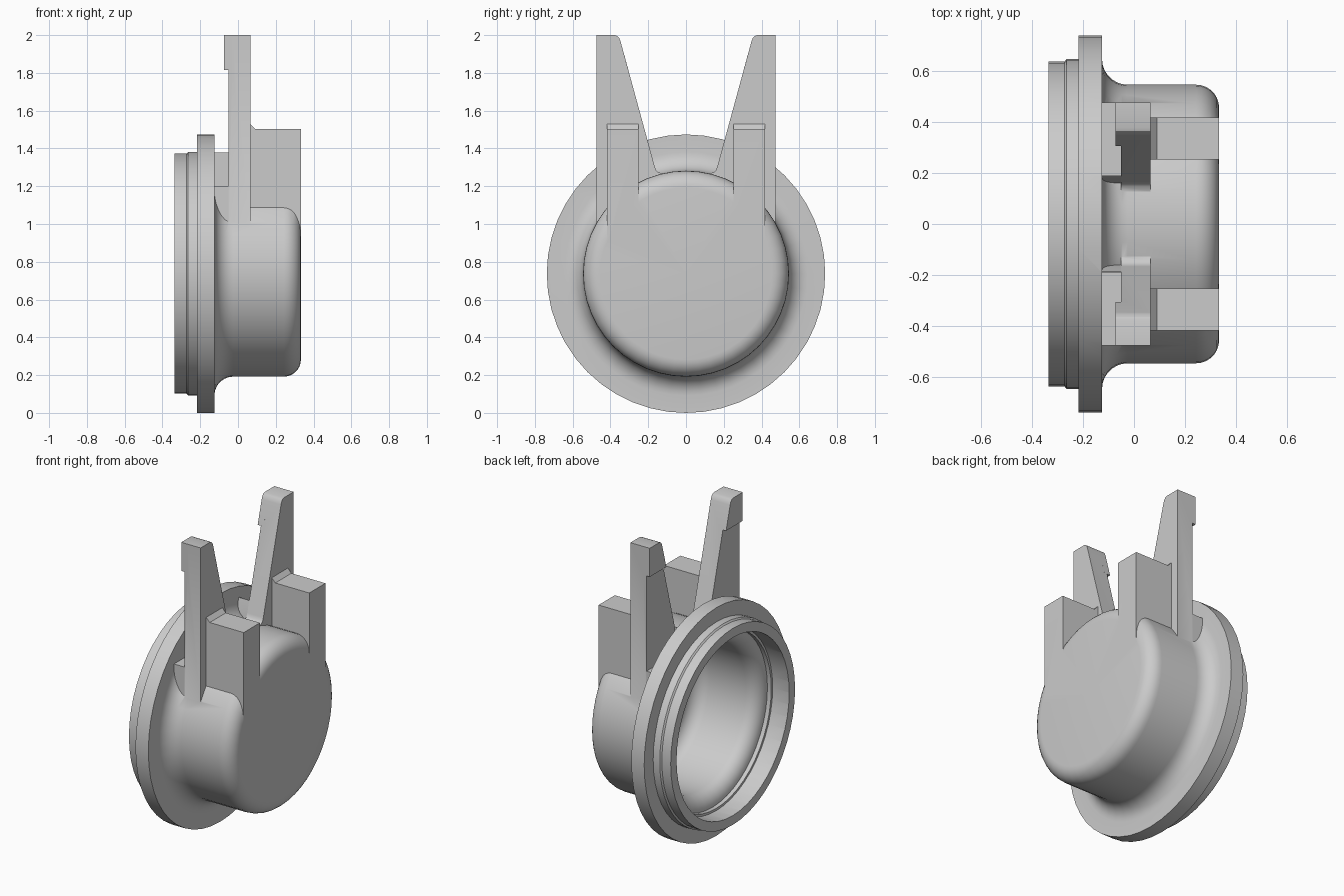
import bpy, bmesh
from math import pi, sin, cos, radians
from mathutils import Vector

if "Cube" in bpy.data.objects:
    bpy.data.objects.remove(bpy.data.objects["Cube"])

R = 0.737      # flange radius, also height of the axis
SIDES = 48


def finish(bm, name):
    bmesh.ops.remove_doubles(bm, verts=bm.verts, dist=1e-5)
    bmesh.ops.recalc_face_normals(bm, faces=bm.faces)
    me = bpy.data.meshes.new(name)
    bm.to_mesh(me)
    bm.free()
    ob = bpy.data.objects.new(name, me)
    bpy.context.collection.objects.link(ob)
    return ob


def arc(cx, cr, rad, a0, a1, n=7):
    angles = [radians(a0 + (a1 - a0) * i / n) for i in range(n + 1)]
    return [(cx + rad * cos(a), cr + rad * sin(a)) for a in angles]


def revolve(name, profile):
    """Turn an (x, radius) profile about the horizontal x axis."""
    bm = bmesh.new()
    vs = [bm.verts.new((x, 0, R + r)) for x, r in profile]
    es = [bm.edges.new(p) for p in zip(vs, vs[1:])]
    bmesh.ops.spin(bm, geom=vs + es, cent=(0, 0, R), axis=(1, 0, 0),
                   angle=2 * pi, steps=SIDES, use_merge=True)
    return finish(bm, name)


def prism(name, pts, a, b, side, plane="yz"):
    """Extrude a yz outline along x, or an xz outline along y, mirrored by side."""
    def place(p, d):
        x, y, z = (d, p[0], p[1]) if plane == "yz" else (p[0], d, p[1])
        return Vector((x, y * side, z))
    bm = bmesh.new()
    lo = [bm.verts.new(place(p, a)) for p in pts]
    hi = [bm.verts.new(place(p, b)) for p in pts]
    bm.faces.new(lo)
    bm.faces.new(hi[::-1])
    for i in range(len(pts)):
        j = (i + 1) % len(pts)
        bm.faces.new((lo[i], lo[j], hi[j], hi[i]))
    return finish(bm, name)


def combine(target, tool, operation):
    mod = target.modifiers.new(operation, "BOOLEAN")
    mod.operation = operation
    mod.solver = "EXACT"
    mod.object = tool
    bpy.context.view_layer.objects.active = target
    bpy.ops.object.modifier_apply(modifier=mod.name)
    bpy.data.objects.remove(tool)


# Flanged cup, solid at first
cup = revolve("flanged_cup", [
    (-0.335, 0), (-0.335, 0.635), (-0.272, 0.635), (-0.264, 0.645),
    (-0.217, 0.645), (-0.217, R), (-0.125, R)]
    + arc(-0.025, 0.645, 0.1, 180, 270)
    + arc(0.243, 0.455, 0.09, 90, 0) + [(0.333, 0)])

for s in (1, -1):
    # Pocket behind each prong
    combine(cup, prism("pocket", [(0.19, 1.2), (0.475, 1.2), (0.475, 1.6), (0.19, 1.6)],
                       -0.125, -0.05, s), "DIFFERENCE")
    # Tapered prong
    tip = [(0.475, 2.0), (0.378, 2.0), (0.363, 1.995), (0.353, 1.983), (0.346, 1.965)]
    combine(cup, prism("prong", [(0.475, 0.9)] + tip + [
        (0.166, 1.305), (0.159, 1.286), (0.147, 1.274), (0.128, 1.268), (0.12, 1.0)],
        -0.05, 0.065, s), "UNION")
    # Hook at the prong tip
    combine(cup, prism("hook", tip + [(0.305, 1.815), (0.475, 1.815)],
                       -0.073, -0.03, s), "UNION")
    # Foot joining prong and flange
    combine(cup, prism("foot", [(0.18, 1.0), (0.475, 0.95), (0.475, 1.2), (0.18, 1.2)],
                       -0.15, -0.05, s), "UNION")
    # Thin rib beside the pocket
    combine(cup, prism("rib", [(0.19, 1.15), (0.19, 1.378), (0.186, 1.378),
                               (0.166, 1.305), (0.15, 1.2)], -0.15, -0.045, s), "UNION")
    # Square block in front of the prong
    combine(cup, prism("block", [(0.05, 0.9), (0.05, 1.53), (0.065, 1.53), (0.09, 1.503),
                                 (0.333, 1.503), (0.333, 0.9)],
                       0.252, 0.417, s, "xz"), "UNION")

# Hollow open at the back, with a small seat step
combine(cup, revolve("cavity", [
    (-0.4, 0), (-0.4, 0.575), (-0.217, 0.575), (-0.217, 0.56), (-0.2, 0.56)]
    + arc(-0.1, 0.56, 0.09, 180, 270)
    + arc(0.163, 0.38, 0.09, 90, 0) + [(0.253, 0)]), "DIFFERENCE")

bpy.ops.object.select_all(action="DESELECT")
cup.select_set(True)
bpy.context.view_layer.objects.active = cup
bpy.ops.object.shade_smooth_by_angle(angle=radians(30))
